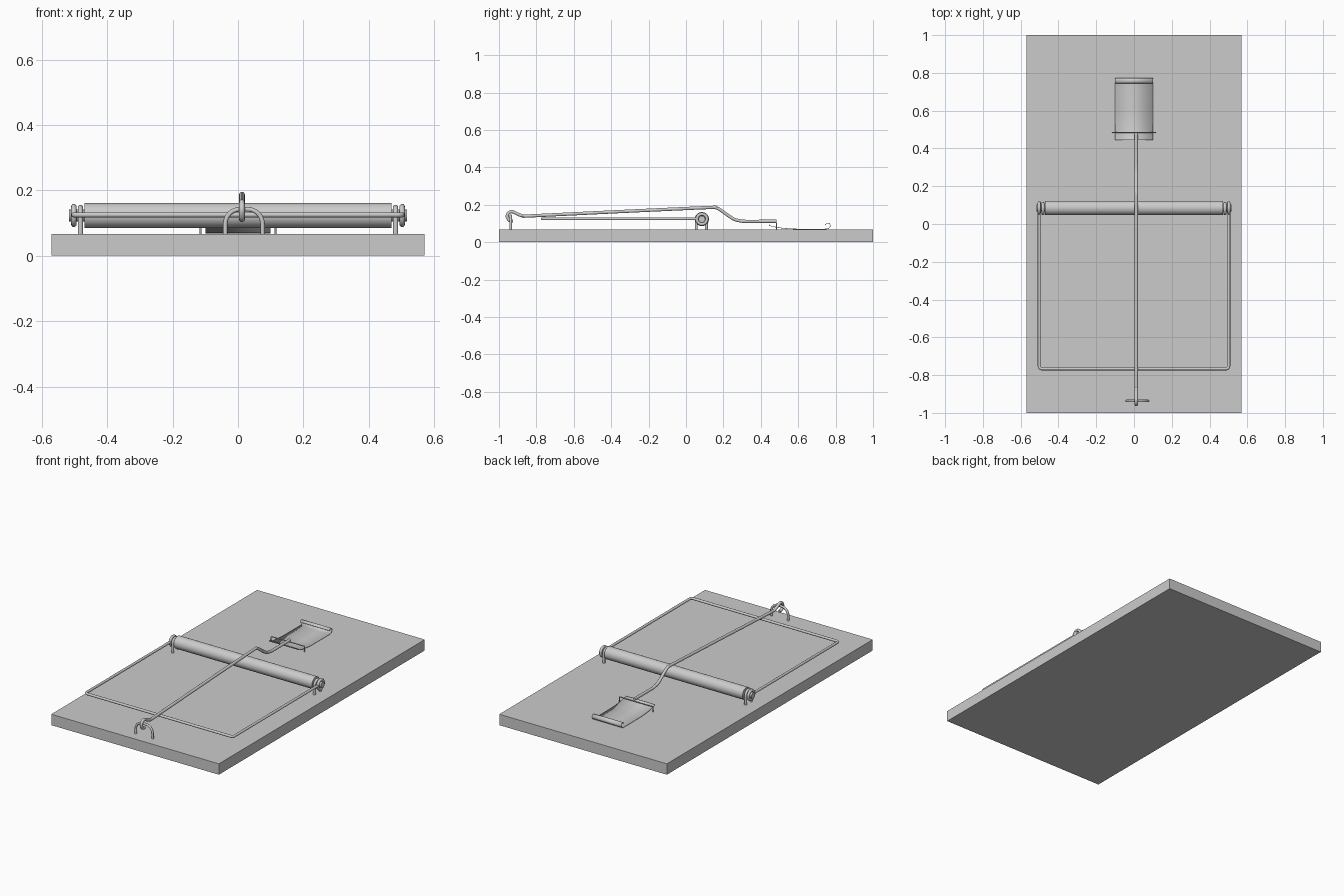
import bpy
from math import sin, cos, pi, radians

if "Cube" in bpy.data.objects:
    bpy.data.objects.remove(bpy.data.objects["Cube"])


def smooth(ob, angle=40):
    bpy.ops.object.select_all(action='DESELECT')
    ob.select_set(True)
    bpy.context.view_layer.objects.active = ob
    bpy.ops.object.shade_smooth_by_angle(angle=radians(angle))


def wire(name, pts, r, cyclic=False):
    """Round wire along a polyline, converted to mesh."""
    cu = bpy.data.curves.new(name, 'CURVE')
    cu.dimensions = '3D'
    cu.bevel_depth = r
    cu.bevel_resolution = 3
    cu.use_fill_caps = True
    sp = cu.splines.new('POLY')
    sp.points.add(len(pts) - 1)
    for p, co in zip(sp.points, pts):
        p.co = (*co, 1)
    sp.use_cyclic_u = cyclic
    ob = bpy.data.objects.new(name, cu)
    bpy.context.collection.objects.link(ob)
    bpy.ops.object.select_all(action='DESELECT')
    ob.select_set(True)
    bpy.context.view_layer.objects.active = ob
    bpy.ops.object.convert(target='MESH')
    ob = bpy.context.object
    smooth(ob)
    return ob


def rod(name, r, length, loc):
    bpy.ops.mesh.primitive_cylinder_add(vertices=32, radius=r, depth=length,
                                        location=loc, rotation=(0, pi / 2, 0))
    ob = bpy.context.object
    ob.name = name
    smooth(ob)
    return ob


def spline(pts, n=6):
    """Catmull-Rom smoothing of a 2D path."""
    out = []
    q = [pts[0]] + pts + [pts[-1]]
    for a, b, c, d in zip(q, q[1:], q[2:], q[3:]):
        for i in range(n):
            t = i / n
            out.append(tuple(0.5 * (2 * b[k] + (c[k] - a[k]) * t
                       + (2 * a[k] - 5 * b[k] + 4 * c[k] - d[k]) * t * t
                       + (3 * b[k] - a[k] - 3 * c[k] + d[k]) * t ** 3) for k in (0, 1)))
    return out + [pts[-1]]


def arch(half, top, bottom, rad, n=8):
    """Staple outline (u, z) with rounded top corners."""
    pts = [(-half, bottom)]
    for cx, a0 in ((-half + rad, pi), (half - rad, pi / 2)):
        for i in range(n + 1):
            a = a0 - i / n * pi / 2
            p = (cx + rad * cos(a), top - rad + rad * sin(a))
            if abs(p[0] - pts[-1][0]) + abs(p[1] - pts[-1][1]) > 1e-5:
                pts.append(p)
    return pts + [(half, bottom)]


TOP, SY, SZ = 0.067, 0.085, 0.123

# Wooden base
bpy.ops.mesh.primitive_cube_add(size=1, location=(0, 0, TOP / 2))
base = bpy.context.object
base.name = 'wooden_base'
base.scale = (1.14, 2, TOP)

# Spring barrel and its thinner axle
rod('spring_barrel', 0.038, 0.94, (0, SY, SZ))
rod('axle', 0.018, 1.034, (0, SY, SZ))

# Staples holding the axle on both sides
for s, side in ((-1, 'left'), (1, 'right')):
    wire(side + '_axle_staple',
         [(s * 0.482, SY - 0.003 + u, z) for u, z in arch(0.027, 0.148, TOP - 0.01, 0.027)], 0.008)

# Striker bar: coil at each axle end, square loop toward the front
ring = [(SY + 0.027 * cos(a), SZ + 0.027 * sin(a))
        for a in (-pi / 2 + 2 * pi * i / 24 for i in range(24))]
for s, side in ((-1, 'left'), (1, 'right')):
    wire(side + '_striker_eye', [(s * 0.502, y, z) for y, z in ring], 0.0085, True)
loop = [(x, -0.077 - z, SZ + 0.002) for x, z in arch(0.502, 0.69, -0.135, 0.015, 4)]
wire('striker_bar', loop, 0.008)

# Hold-down bar hooked on the front staple
hook = [(-0.925, 0.112), (-0.945, 0.117), (-0.956, 0.138), (-0.948, 0.157), (-0.928, 0.163),
        (-0.9, 0.15), (-0.87, 0.14), (-0.82, 0.141), (-0.3, 0.166), (0.12, 0.185), (0.16, 0.184),
        (0.19, 0.168), (0.25, 0.126), (0.29, 0.114), (0.33, 0.111), (0.485, 0.112)]
wire('hold_down_bar', [(0.012, y, z) for y, z in spline(hook)], 0.009)
wire('front_staple', [(0.018 + u, -0.937, z) for u, z in arch(0.057, 0.142, TOP - 0.01, 0.045)], 0.007)

# Bait pedal: thin bent sheet with a curled rear lip
prof = spline([(0.445, 0.095), (0.452, 0.087), (0.5, 0.077), (0.56, 0.071), (0.62, 0.07),
               (0.74, 0.07), (0.762, 0.074), (0.772, 0.087), (0.765, 0.1), (0.752, 0.1), (0.745, 0.092)], 4)
me = bpy.data.meshes.new('bait_pedal')
me.from_pydata([(x, y, z) for y, z in prof for x in (-0.1, 0.1)], [],
               [(2 * i, 2 * i + 1, 2 * i + 3, 2 * i + 2) for i in range(len(prof) - 1)])
pedal = bpy.data.objects.new('bait_pedal', me)
bpy.context.collection.objects.link(pedal)
sol = pedal.modifiers.new('thickness', 'SOLIDIFY')
sol.thickness = 0.003
sol.offset = 0
smooth(pedal)

# Thin staple pinning the pedal
wire('pedal_staple', [(u, 0.485, z) for u, z in arch(0.114, 0.1, TOP - 0.01, 0.006, 3)], 0.003)
